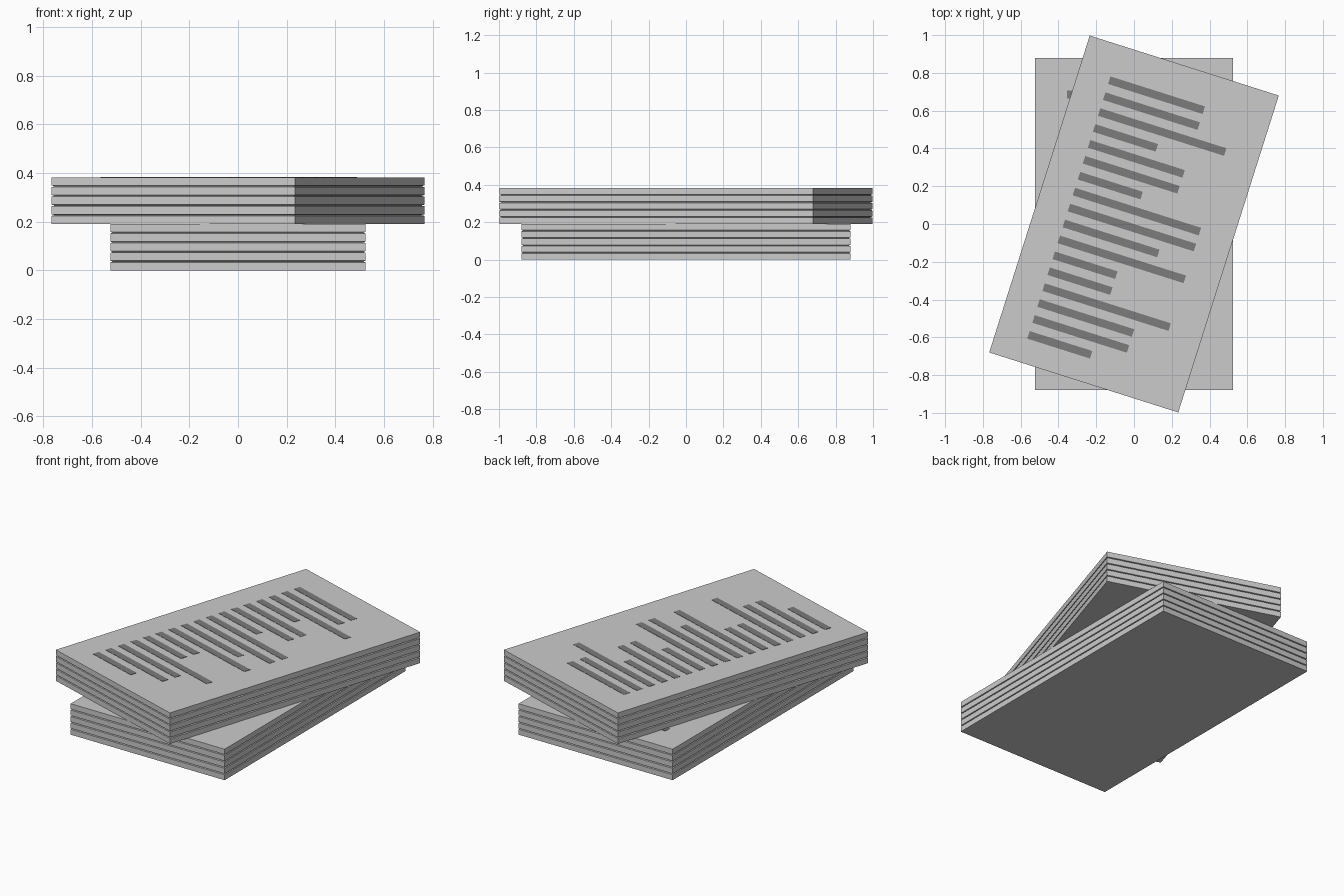
import bpy, bmesh, math
from mathutils import Matrix

if "Cube" in bpy.data.objects:
    bpy.data.objects.remove(bpy.data.objects["Cube"])

W, L = 0.525, 0.88              # half width / half length of a sheet
T, G, N = 0.033, 0.0065, 5      # sheet thickness, groove height, sheets per stack
H = N * T + (N - 1) * G         # stack height
ANGLE = math.radians(-17.6)

ink = bpy.data.materials.new("dark_grey")
ink.diffuse_color = (0.2, 0.2, 0.2, 1)
ink.use_nodes = True
ink.node_tree.nodes["Principled BSDF"].inputs["Base Color"].default_value = ink.diffuse_color


def finish(bm, name, z, angle, mat=None):
    bmesh.ops.recalc_face_normals(bm, faces=bm.faces)
    me = bpy.data.meshes.new(name)
    bm.to_mesh(me)
    bm.free()
    ob = bpy.data.objects.new(name, me)
    ob.location.z = z
    ob.rotation_euler.z = angle
    if mat:
        me.materials.append(mat)
    bpy.context.collection.objects.link(ob)


def paper_stack(name, z, angle):
    # side profile: straight sheet edges separated by bevelled grooves
    profile = []
    for i in range(N):
        b = i * (T + G)
        if i:
            profile += [(0.009, b - 0.004), (0.009, b - 0.0025)]
        profile += [(0, b), (0, b + T)]
    bm = bmesh.new()
    rings = [[bm.verts.new((sx * (W - d), sy * (L - d), h))
              for sx, sy in ((-1, -1), (1, -1), (1, 1), (-1, 1))]
             for d, h in profile]
    for a, b in zip(rings, rings[1:]):
        for k in range(4):
            j = (k + 1) % 4
            bm.faces.new((a[k], a[j], b[j], b[k]))
    bm.faces.new(rings[0][::-1])
    bm.faces.new(rings[-1])
    finish(bm, name, z, angle)


def printed_lines(name, z, angle):
    # ragged rows of plain bars: s short, m medium, l long
    ends = {"s": -0.007, "m": 0.17, "l": 0.345}
    left = -0.355
    bm = bmesh.new()
    for i, c in enumerate("mmlsmmsllmlsslmms"):
        right = ends[c]
        m = (Matrix.Translation(((left + right) / 2, 0.686 - i * 0.0884, 0))
             @ Matrix.Diagonal((right - left, 0.042, 0.003, 1)))
        bmesh.ops.create_cube(bm, size=1, matrix=m)
    finish(bm, name, z, angle, ink)


# lower stack straight, upper stack twisted on top of it
for label, z, angle in (("lower", 0, 0), ("upper", H, ANGLE)):
    paper_stack(label + "_paper_stack", z, angle)
    printed_lines(label + "_text_bars", z + H, angle)
